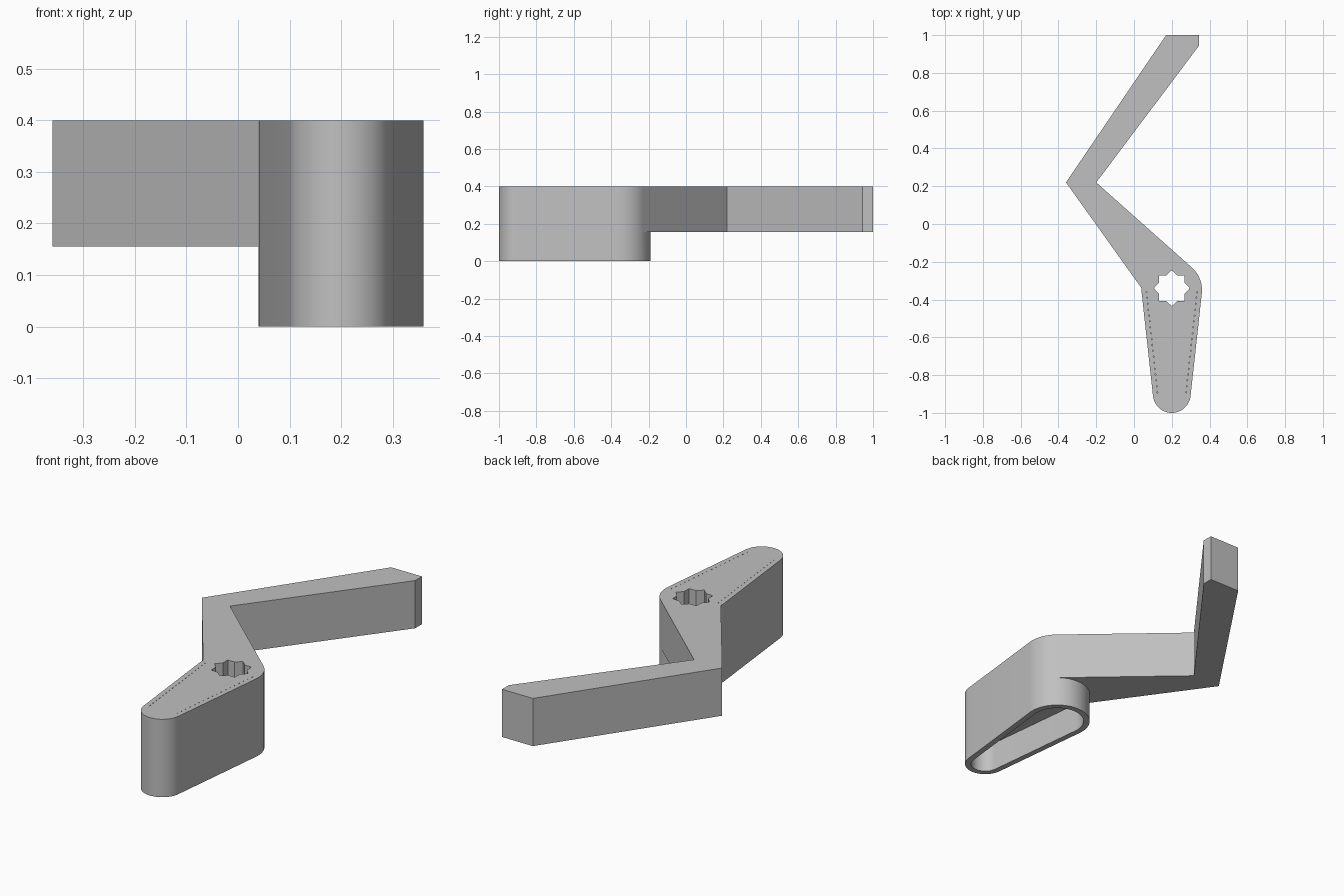
import bpy
import bmesh
import math
from mathutils import Vector

if "Cube" in bpy.data.objects:
    bpy.data.objects.remove(bpy.data.objects["Cube"], do_unlink=True)

grey = bpy.data.materials.new("light_grey")
grey.use_nodes = True
colour = (0.53, 0.53, 0.53, 1)
grey.diffuse_color = colour
grey.node_tree.nodes["Principled BSDF"].inputs["Base Color"].default_value = colour

HUB, HUB_R = Vector((0.2, -0.35)), 0.16
NOSE, NOSE_R = Vector((0.2, -0.9)), 0.1
TOP, ARM_BASE = 0.4, 0.155
TAPER = math.asin((HUB_R - NOSE_R) / (HUB - NOSE).length)


def polar(centre, radius, angle):
    return centre + Vector((math.cos(angle), math.sin(angle))) * radius


def arc(centre, radius, start, end, steps):
    return [polar(centre, radius, start + (end - start) * i / steps)
            for i in range(steps + 1)]


def tapered_outline(inset):
    """Two round ends joined by tangent sides."""
    return (arc(HUB, HUB_R - inset, -TAPER, math.pi + TAPER, 32)
            + arc(NOSE, NOSE_R - inset, math.pi + TAPER, 2 * math.pi - TAPER, 28))


def prisms(name, outlines, bottom, top):
    """Extrude each closed outline between two heights."""
    bm = bmesh.new()
    for outline in outlines:
        face = bm.faces.new([bm.verts.new((p.x, p.y, bottom)) for p in outline])
        moved = bmesh.ops.extrude_face_region(bm, geom=[face])["geom"]
        verts = [v for v in moved if isinstance(v, bmesh.types.BMVert)]
        bmesh.ops.translate(bm, verts=verts, vec=(0, 0, top - bottom))
    bmesh.ops.recalc_face_normals(bm, faces=bm.faces)
    mesh = bpy.data.meshes.new(name)
    bm.to_mesh(mesh)
    bm.free()
    mesh.materials.append(grey)
    obj = bpy.data.objects.new(name, mesh)
    bpy.context.collection.objects.link(obj)
    return obj


def combine(target, other, operation):
    mod = target.modifiers.new(operation.lower(), "BOOLEAN")
    mod.operation, mod.solver, mod.object = operation, "EXACT", other
    bpy.context.view_layer.objects.active = target
    bpy.ops.object.modifier_apply(modifier=mod.name)
    bpy.data.objects.remove(other, do_unlink=True)


# Tapered handle body
lever = prisms("bent_lever", [tapered_outline(0)], 0, TOP)

# Bent arm, running tangent to the hub on its inner side
elbow = Vector((-0.2, 0.22))
to_elbow = elbow - HUB
tangent = math.atan2(to_elbow.y, to_elbow.x) - math.acos(HUB_R / to_elbow.length)
arm_outline = [Vector(p) for p in ((-0.36, 0.22), (0.04, -0.34))]
arm_outline += [HUB, polar(HUB, HUB_R, tangent), elbow]
arm_outline += [Vector(p) for p in ((0.345, 0.945), (0.345, 1), (0.17, 1))]
combine(lever, prisms("arm", [arm_outline], ARM_BASE, TOP), "UNION")

# Hollow underside
combine(lever, prisms("cavity", [tapered_outline(0.03)], -0.1, 0.15), "DIFFERENCE")

# Eight-pointed socket through the hub
star = [polar(HUB + Vector((0, 0.01)), 0.074 if i % 2 else 0.095, i * math.pi / 8)
        for i in range(16)]
combine(lever, prisms("socket", [star], 0.1, 0.5), "DIFFERENCE")

# Rows of fine slits beside both tapered walls
slits = []
for side in (-1, 1):
    start = Vector((HUB.x + side * 0.134, -0.36))
    end = Vector((HUB.x + side * 0.076, -0.89))
    along = (end - start).normalized()
    across = Vector((-along.y, along.x))
    for i in range(18):
        mid = start.lerp(end, i / 17)
        slits.append([mid + along * a * 0.004 + across * b * 0.0015
                      for a, b in ((-1, -1), (1, -1), (1, 1), (-1, 1))])
combine(lever, prisms("slits", slits, 0.25, 0.5), "DIFFERENCE")

# Smooth round ends, crisp edges
bpy.ops.object.select_all(action="DESELECT")
lever.select_set(True)
bpy.context.view_layer.objects.active = lever
bpy.ops.object.shade_smooth_by_angle(angle=math.radians(25))
